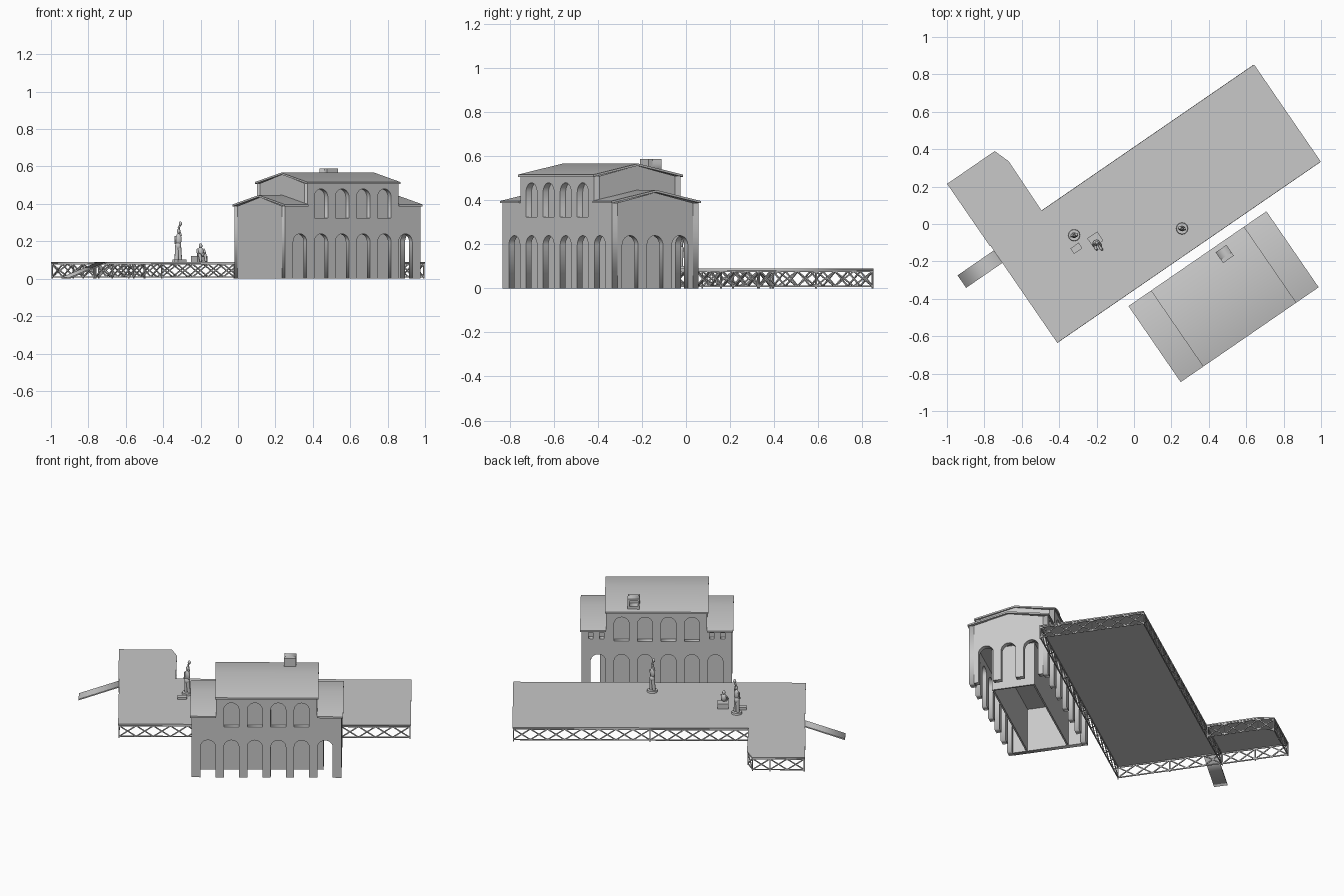
import bpy, bmesh, math
from mathutils import Vector, Matrix

if "Cube" in bpy.data.objects:
    bpy.data.objects.remove(bpy.data.objects["Cube"])

ROT = math.radians(34.5)          # whole site is turned on the grid
stone = bpy.data.materials.new("light_grey_stone")
stone.diffuse_color = (0.58, 0.58, 0.58, 1)
stone.use_nodes = True
stone.node_tree.nodes["Principled BSDF"].inputs["Base Color"].default_value = stone.diffuse_color
SITE = Matrix.Rotation(ROT, 4, 'Z')


def finish(ob, site=True, smooth=None):
    ob.data.materials.clear()
    ob.data.materials.append(stone)
    if site:
        ob.data.transform(SITE)
    if smooth:
        bpy.ops.object.select_all(action='DESELECT')
        ob.select_set(True)
        bpy.context.view_layer.objects.active = ob
        bpy.ops.object.shade_smooth_by_angle(angle=math.radians(smooth))
    return ob


def from_bm(name, bm, site=True, smooth=None):
    bmesh.ops.recalc_face_normals(bm, faces=bm.faces)
    me = bpy.data.meshes.new(name)
    bm.to_mesh(me)
    bm.free()
    ob = bpy.data.objects.new(name, me)
    bpy.context.collection.objects.link(ob)
    return finish(ob, site, smooth)


def add_box(bm, u0, u1, v0, v1, z0, z1):
    m = Matrix.Translation(((u0 + u1) / 2, (v0 + v1) / 2, (z0 + z1) / 2))
    bmesh.ops.create_cube(bm, size=1, matrix=m @ Matrix.Diagonal((u1 - u0, v1 - v0, z1 - z0, 1)))


def box(name, *d):
    bm = bmesh.new()
    add_box(bm, *d)
    return from_bm(name, bm)


# Flat outline with holes, extruded; axes maps (x, y, depth) into the site frame
ALONG_U = Matrix(((1, 0, 0, 0), (0, 0, 1, 0), (0, 1, 0, 0), (0, 0, 0, 1)))
ALONG_V = Matrix(((0, 0, 1, 0), (1, 0, 0, 0), (0, 1, 0, 0), (0, 0, 0, 1)))
FLAT = Matrix.Identity(4)


def slab(name, outlines, d0, d1, axes, smooth=None):
    cu = bpy.data.curves.new(name, 'CURVE')
    cu.dimensions = '2D'
    cu.fill_mode = 'BOTH'
    cu.extrude = (d1 - d0) / 2
    for pts in outlines:
        s = cu.splines.new('POLY')
        s.points.add(len(pts) - 1)
        for p, q in zip(s.points, pts):
            p.co = (q[0], q[1], 0, 1)
        s.use_cyclic_u = True
    tmp = bpy.data.objects.new(name + "_curve", cu)
    bpy.context.collection.objects.link(tmp)
    me = bpy.data.meshes.new_from_object(tmp.evaluated_get(bpy.context.evaluated_depsgraph_get()))
    bpy.data.objects.remove(tmp)
    me.transform(axes @ Matrix.Translation((0, 0, (d0 + d1) / 2)))
    bm = bmesh.new()
    bm.from_mesh(me)
    bmesh.ops.remove_doubles(bm, verts=bm.verts, dist=1e-5)
    return from_bm(name, bm, smooth=smooth)


def arch(c, z0, z1, r=0.044, n=12):
    top = [(c - r * math.cos(math.pi * i / n), z1 - r + r * math.sin(math.pi * i / n)) for i in range(n + 1)]
    return [(c - r, z0)] + top + [(c + r, z0)]


def rect(a, b, c, d):
    return [(a, c), (b, c), (b, d), (a, d)]


# ---- Building ----
U0, U1, V0, V1, MID = -0.265, 0.613, -0.83, -0.353, -0.592
A, B, T = -0.12, 0.47, 0.03       # upper storey ends, wall thickness
bays = [-0.1685 + 0.137 * i for i in range(6)]
outline = [(U0, 0)]
for c in bays:
    outline += arch(c, 0, 0.24)
outline += [(U1, 0), (U1, 0.388), (B, 0.388), (B, 0.51), (A, 0.51), (A, 0.388), (U0, 0.388)]
uppers = [arch(c, 0.325, 0.48) for c in bays[1:5]]
slits = [rect(c - 0.013, c + 0.013, 0.34, 0.38) for c in (0.56, 0.495, -0.147, -0.212)]
slab("front_arcade_wall", [outline] + uppers, V0, V0 + T, ALONG_U)
slab("rear_arcade_wall", [outline] + uppers + slits, V1 - T, V1, ALONG_U)
for side, v in (("front", V0 + T), ("rear", V1 - T - 0.008)):
    box(side + "_upper_backing", A, B, v, v + 0.008, 0.29, 0.51)
for i, (a, b) in enumerate(((U0 + T, A), (B, U1 - T))):
    box(f"slit_backing_{i}", a, b, V1 - T - 0.008, V1 - T, 0.29, 0.388)

# Gable ends
gable = [(V1 - T, 0.388), (MID, 0.435), (V0 + T, 0.388)]
feet = [(V0 + T, 0)]
for c in (MID - 0.137, MID, MID + 0.137):
    feet += arch(c, 0, 0.24)
slab("arched_end_wall", [feet + [(V1 - T, 0)] + gable], U1 - T, U1, ALONG_V)
slab("plain_end_wall", [[(V0 + T, 0), (V1 - T, 0)] + gable], U0, U0 + T, ALONG_V)
for i, u in enumerate((A, B - T)):
    slab(f"upper_end_wall_{i}", [[(V0 + T, 0.37), (V1 - T, 0.37), (V1 - T, 0.51),
                                 (MID, 0.557), (V0 + T, 0.51)]], u, u + T, ALONG_V)

# Inner room behind the arcade, and the arcade ceiling
box("room_front_wall", U0 + T, 0.507, V0 + 0.11, V0 + 0.12, 0, 0.29)
box("room_rear_wall", U0 + T, 0.507, V1 - 0.12, V1 - 0.11, 0, 0.29)
box("room_end_wall", 0.497, 0.507, V0 + 0.12, V1 - 0.12, 0, 0.29)
box("arcade_ceiling", U0 + T, U1 - T, V0 + T, V1 - T, 0.28, 0.29)


# Roofs
def roof(name, u0, u1, z):
    e0, e1, t = -0.838, -0.345, 0.01
    pts = [(e0, z), (MID, z + 0.05), (e1, z), (e1, z - t), (MID, z + 0.05 - t), (e0, z - t)]
    slab(name, [pts], u0, u1, ALONG_V, smooth=30)


roof("left_wing_roof", -0.273, A, 0.397)
roof("right_wing_roof", B, 0.622, 0.397)
roof("upper_roof", -0.127, 0.477, 0.517)

# Roof hatch with an opening in its rear face
slab("roof_hatch", [rect(0.274, 0.344, 0.52, 0.588), rect(0.285, 0.333, 0.54, 0.575)], -0.42, -0.372, ALONG_U)
box("roof_hatch_back", 0.274, 0.344, -0.442, -0.42, 0.52, 0.588)

# ---- Raised decks ----
main = [(-0.698, -0.291), (1.012, -0.291), (1.012, 0.339), (-0.698, 0.339)]
side = [(-0.367, 0.339), (-0.362, 0.655), (-0.393, 0.743), (-0.702, 0.743), (-0.702, 0.339)]
slab("main_deck", [main], 0.082, 0.09, FLAT)
slab("side_deck", [side], 0.082, 0.09, FLAT)
slab("ramp", [[(-0.933, 0), (-0.698, 0.083), (-0.698, 0.09), (-0.933, 0.008)]], 0.227, 0.308, ALONG_U)


def bar(bm, p, q, w=0.006):
    d = q - p
    m = Matrix.Translation((p + q) / 2) @ d.to_track_quat('Z', 'Y').to_matrix().to_4x4()
    bmesh.ops.create_cube(bm, size=1, matrix=m @ Matrix.Diagonal((w, w, d.length, 1)))


# Cross-braced trusses around each deck
def truss(name, pts, closed):
    bm = bmesh.new()
    centre = sum((Vector(p) for p in pts), Vector((0, 0))) / len(pts)
    pts = [Vector(p) + (centre - Vector(p)).normalized() * 0.006 for p in pts]
    for a, b in zip(pts, pts[1:] + (pts[:1] if closed else [])):
        n = max(1, round((b - a).length / 0.1))
        for i in range(n):
            p, q = a.lerp(b, i / n), a.lerp(b, (i + 1) / n)
            p0, p1 = Vector((*p, 0.01)), Vector((*p, 0.078))
            q0, q1 = Vector((*q, 0.01)), Vector((*q, 0.078))
            for s, e in ((p0, q0), (p1, q1), (p0, q1), (p1, q0)):
                bar(bm, s, e)
            if i in (0, n // 2):
                bar(bm, Vector((*p, 0)), Vector((*p, 0.082)))
        bar(bm, Vector((*b, 0)), Vector((*b, 0.082)))
    from_bm(name, bm)


truss("main_truss", main, True)
truss("side_truss", side, False)


# ---- Statues ----
def blob(bm, c, r):
    bmesh.ops.create_uvsphere(bm, u_segments=14, v_segments=8, radius=1,
                              matrix=Matrix.Translation(c) @ Matrix.Diagonal((*r, 1)))


def limb(bm, p, q, r1, r2):
    p, q = Vector(p), Vector(q)
    m = Matrix.Translation((p + q) / 2) @ (q - p).to_track_quat('Z', 'Y').to_matrix().to_4x4()
    bmesh.ops.create_cone(bm, cap_ends=True, segments=12, radius1=r1, radius2=r2,
                          depth=(q - p).length, matrix=m)


def standing(name, x, y, s):
    bm = bmesh.new()
    limb(bm, (0, 0, 0), (0, 0, 0.012), 0.032, 0.03)
    limb(bm, (-0.008 * s, 0, 0.01), (-0.005 * s, 0, 0.085), 0.011, 0.012)
    limb(bm, (0.012 * s, 0, 0.01), (0.004 * s, 0, 0.085), 0.009, 0.012)
    blob(bm, (0, 0, 0.085), (0.017, 0.015, 0.02))
    blob(bm, (0.002 * s, 0, 0.12), (0.017, 0.012, 0.032))
    blob(bm, (0.002 * s, 0, 0.164), (0.009, 0.01, 0.013))
    limb(bm, (0.014 * s, 0, 0.138), (0.002 * s, 0.006, 0.185), 0.006, 0.005)
    limb(bm, (0.002 * s, 0.006, 0.18), (0.014 * s, 0.003, 0.205), 0.005, 0.006)
    blob(bm, (0.012 * s, 0.003, 0.204), (0.009, 0.009, 0.012))
    limb(bm, (-0.014 * s, 0, 0.138), (-0.016 * s, -0.008, 0.095), 0.006, 0.004)
    bmesh.ops.translate(bm, verts=bm.verts, vec=(x, y, 0.09))
    from_bm(name, bm, False, 40)


standing("tall_statue", -0.32, -0.06, 1)
standing("centre_statue", 0.257, -0.024, -1)

bm = bmesh.new()                  # seated figure
blob(bm, (-0.2, -0.1, 0.143), (0.018, 0.016, 0.026))
blob(bm, (-0.2, -0.1, 0.176), (0.01, 0.01, 0.013))
for s in (-1, 1):
    limb(bm, (-0.2 + 0.01 * s, -0.1, 0.128), (-0.19 + 0.014 * s, -0.132, 0.128), 0.01, 0.008)
    limb(bm, (-0.19 + 0.014 * s, -0.13, 0.128), (-0.185 + 0.014 * s, -0.137, 0.09), 0.008, 0.006)
    limb(bm, (-0.2 + 0.017 * s, -0.1, 0.157), (-0.195 + 0.02 * s, -0.118, 0.133), 0.006, 0.005)
from_bm("seated_figure", bm, False, 40)
box("figure_seat", -0.25, -0.185, 0.02, 0.078, 0.09, 0.122)
box("bench", -0.355, -0.3, 0.05, 0.085, 0.09, 0.104)
